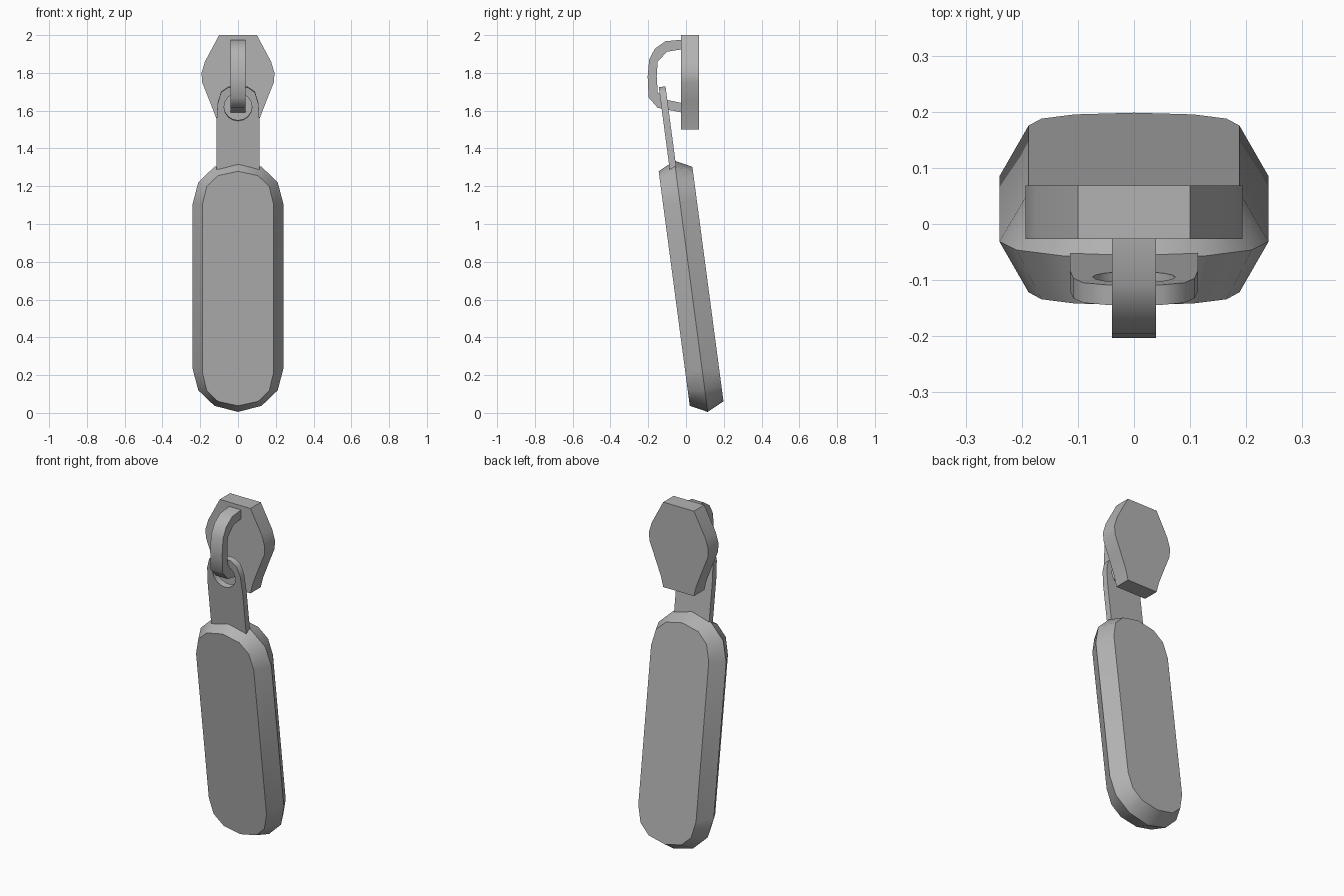
import bpy
import bmesh
import math
from mathutils import Matrix, Vector

cube = bpy.data.objects.get("Cube")
if cube:
    bpy.data.objects.remove(cube)

grey = (0.45, 0.45, 0.45, 1)
metal = bpy.data.materials.new("grey metal")
metal.use_nodes = True
metal.diffuse_color = grey
metal.node_tree.nodes["Principled BSDF"].inputs["Base Color"].default_value = grey

# The hanging parts share one backward-leaning frame
LEAN = Matrix.Translation((0, 0.115, 0.005)) @ Matrix.Rotation(math.radians(7.55), 4, "X")


def finish(name, bm, matrix=Matrix()):
    bmesh.ops.recalc_face_normals(bm, faces=bm.faces[:])
    bm.transform(matrix)
    mesh = bpy.data.meshes.new(name)
    bm.to_mesh(mesh)
    bm.free()
    mesh.materials.append(metal)
    obj = bpy.data.objects.new(name, mesh)
    bpy.context.collection.objects.link(obj)
    bpy.ops.object.select_all(action="DESELECT")
    obj.select_set(True)
    bpy.context.view_layer.objects.active = obj
    bpy.ops.object.shade_smooth_by_angle(angle=math.radians(42))
    return obj


def mirrored(half):
    """Close a right-hand outline by mirroring it in x."""
    return half + [(-x, z) for x, z in reversed(half) if x > 0]


def prism(name, loops, place, depth, matrix=Matrix()):
    """Fill the outline (further loops are holes) and extrude it."""
    bm = bmesh.new()
    edges = []
    for loop in loops:
        verts = [bm.verts.new(place(a, b)) for a, b in loop]
        edges += [bm.edges.new((v, verts[i - 1])) for i, v in enumerate(verts)]
    bmesh.ops.triangle_fill(bm, edges=edges, use_beauty=True)
    result = bmesh.ops.extrude_face_region(bm, geom=bm.faces[:])
    moved = [g for g in result["geom"] if isinstance(g, bmesh.types.BMVert)]
    bmesh.ops.translate(bm, verts=moved, vec=Vector(depth))
    return finish(name, bm, matrix)


# Slider body plate
plate = mirrored([(0.10, 2.0), (0.175, 1.86), (0.193, 1.80), (0.19, 1.75),
                  (0.15, 1.65), (0.115, 1.56), (0.10, 1.50)])
prism("slider_plate", [plate], lambda x, z: (x, -0.027, z), (0, 0.096, 0))

# Bridge loop on the front of the slider
outer = [(-0.02, 1.976), (-0.11, 1.967), (-0.165, 1.928), (-0.195, 1.87),
         (-0.203, 1.78), (-0.198, 1.67), (-0.15, 1.615), (-0.02, 1.59)]
inner = [(-0.02, 1.64), (-0.115, 1.66), (-0.15, 1.70), (-0.155, 1.78),
         (-0.15, 1.86), (-0.10, 1.912), (-0.02, 1.925)]
prism("bridge_loop", [outer + inner], lambda y, z: (-0.039, y, z), (0.078, 0, 0))

# Flat tab with an eye that the bridge passes through
tab = mirrored([(0.05, 1.738), (0.09, 1.71), (0.108, 1.65), (0.114, 1.55), (0.114, 1.28)])
eye = [(0.074 * math.cos(t), 1.632 + 0.074 * math.sin(t))
       for t in (i * math.tau / 16 for i in range(16))]
prism("pull_tab", [tab, eye], lambda x, z: (x, -0.031, z), (0, 0.036, 0), LEAN)

# Handle: a wide middle outline tapering to smaller front and back faces
LENGTH = 1.342


def handle_ring(bm, y, corner, inset):
    half = [(0, inset)] + corner
    half += [(x, LENGTH - z) for x, z in reversed(half)]
    return [bm.verts.new((x, y, z)) for x, z in mirrored(half)]


wide = [(0.125, 0.033), (0.21, 0.115), (0.24, 0.23)]
narrow = [(0.106, 0.068), (0.165, 0.125), (0.188, 0.22)]
bm = bmesh.new()
rings = [handle_ring(bm, -0.09, narrow, 0.045),
         handle_ring(bm, 0, wide, 0),
         handle_ring(bm, 0.09, narrow, 0.045)]
for a, b in zip(rings, rings[1:]):
    for i in range(len(a)):
        bm.faces.new((a[i - 1], a[i], b[i], b[i - 1]))
bm.faces.new(rings[0])
bm.faces.new(rings[-1])
finish("pull_handle", bm, LEAN)
